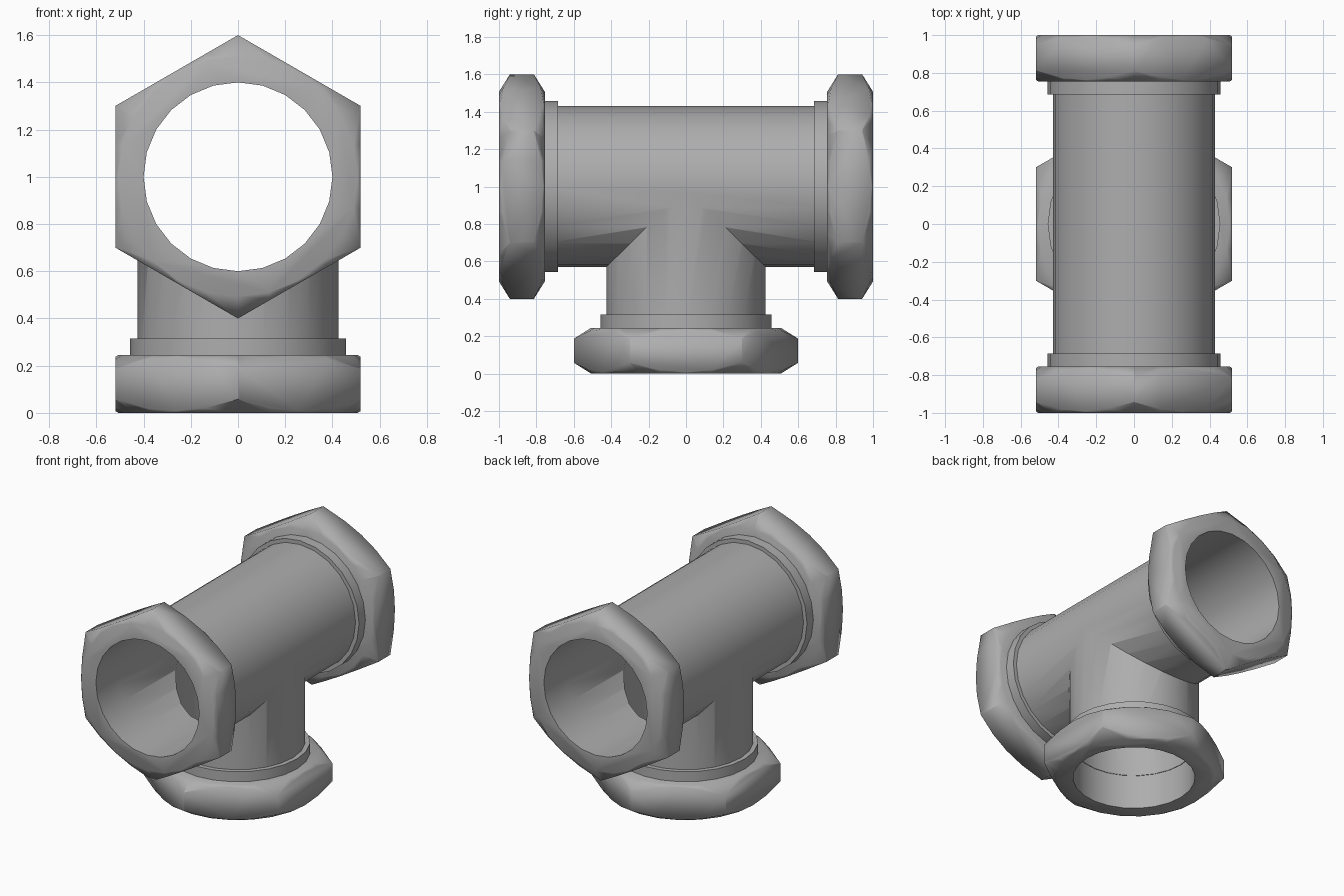
import bpy
import bmesh
from math import radians, sin, cos, tau
from mathutils import Matrix

if "Cube" in bpy.data.objects:
    bpy.data.objects.remove(bpy.data.objects["Cube"], do_unlink=True)

SIDES = 24
PIPE, BORE = 0.43, 0.4
NUT_LEN, COLLAR_LEN, AXIS_Z = 0.245, 0.07, 1.0

metal = bpy.data.materials.new("grey metal")
metal.use_nodes = True
grey = (0.42, 0.42, 0.42, 1)
metal.diffuse_color = grey
metal.node_tree.nodes["Principled BSDF"].inputs["Base Color"].default_value = grey


def lathe(name, profile, matrix, sides=SIDES, ring=False):
    """Turn (radius, height) points about z; a ring closes on itself, else the ends are capped."""
    bm = bmesh.new()
    loops = [[bm.verts.new((r * sin(tau * i / sides), r * cos(tau * i / sides), z))
              for i in range(sides)] for r, z in profile]
    pairs = list(zip(loops, loops[1:]))
    if ring:
        pairs.append((loops[-1], loops[0]))
    else:
        bm.faces.new(loops[0])
        bm.faces.new(loops[-1])
    for a, b in pairs:
        for i in range(sides):
            j = (i + 1) % sides
            bm.faces.new((a[i], a[j], b[j], b[i]))
    bmesh.ops.transform(bm, matrix=matrix, verts=bm.verts)
    bmesh.ops.recalc_face_normals(bm, faces=bm.faces)
    mesh = bpy.data.meshes.new(name)
    bm.to_mesh(mesh)
    bm.free()
    mesh.materials.append(metal)
    obj = bpy.data.objects.new(name, mesh)
    bpy.context.collection.objects.link(obj)
    return obj


def activate(obj):
    bpy.ops.object.select_all(action='DESELECT')
    obj.select_set(True)
    bpy.context.view_layer.objects.active = obj


def combine(obj, tool, operation):
    activate(obj)
    mod = obj.modifiers.new(operation, 'BOOLEAN')
    mod.operation, mod.object, mod.solver = operation, tool, 'EXACT'
    bpy.ops.object.modifier_apply(modifier=mod.name)
    bpy.data.objects.remove(tool, do_unlink=True)


def smooth(obj, angle):
    activate(obj)
    bpy.ops.object.shade_smooth_by_angle(angle=radians(angle))


# Hollow tee body: straight run plus a branch going down
run = Matrix.Translation((0, 0, AXIS_Z)) @ Matrix.Rotation(radians(90), 4, 'X')
still = Matrix.Identity(4)
end = 1 - NUT_LEN
body = lathe("tee_body", [(PIPE, -end), (PIPE, end)], run)
combine(body, lathe("branch", [(PIPE - 0.004, NUT_LEN), (PIPE - 0.004, AXIS_Z)], still), 'UNION')
combine(body, lathe("run_bore", [(BORE, -1), (BORE, 1)], run), 'DIFFERENCE')
combine(body, lathe("branch_bore", [(BORE - 0.004, 0), (BORE - 0.004, AXIS_Z)], still), 'DIFFERENCE')
smooth(body, 35)

# Chamfered hexagonal nut and collar at each opening
openings = {
    "front": Matrix.Translation((0, -1, AXIS_Z)) @ Matrix.Rotation(radians(-90), 4, 'X'),
    "back": Matrix.Translation((0, 1, AXIS_Z)) @ Matrix.Rotation(radians(90), 4, 'X'),
    "bottom": still,
}
CHAMFER, NARROW, WIDE = 0.06, 0.507, 0.603
for side, place in openings.items():
    nut = lathe(side + "_nut", [(0.6, 0), (0.6, NUT_LEN)], place, sides=6)
    envelope = [(BORE, -0.01), (NARROW - 0.016, -0.01), (WIDE, CHAMFER),
                (WIDE, NUT_LEN - CHAMFER), (NARROW - 0.016, NUT_LEN + 0.01),
                (BORE, NUT_LEN + 0.01)]
    combine(nut, lathe("nut_envelope", envelope, place, ring=True), 'INTERSECT')
    smooth(nut, 65)

    top = NUT_LEN + COLLAR_LEN
    collar = lathe(side + "_collar",
                   [(0.415, NUT_LEN - 0.02), (0.457, NUT_LEN - 0.02), (0.457, top), (0.415, top)],
                   place, ring=True)
    smooth(collar, 35)
